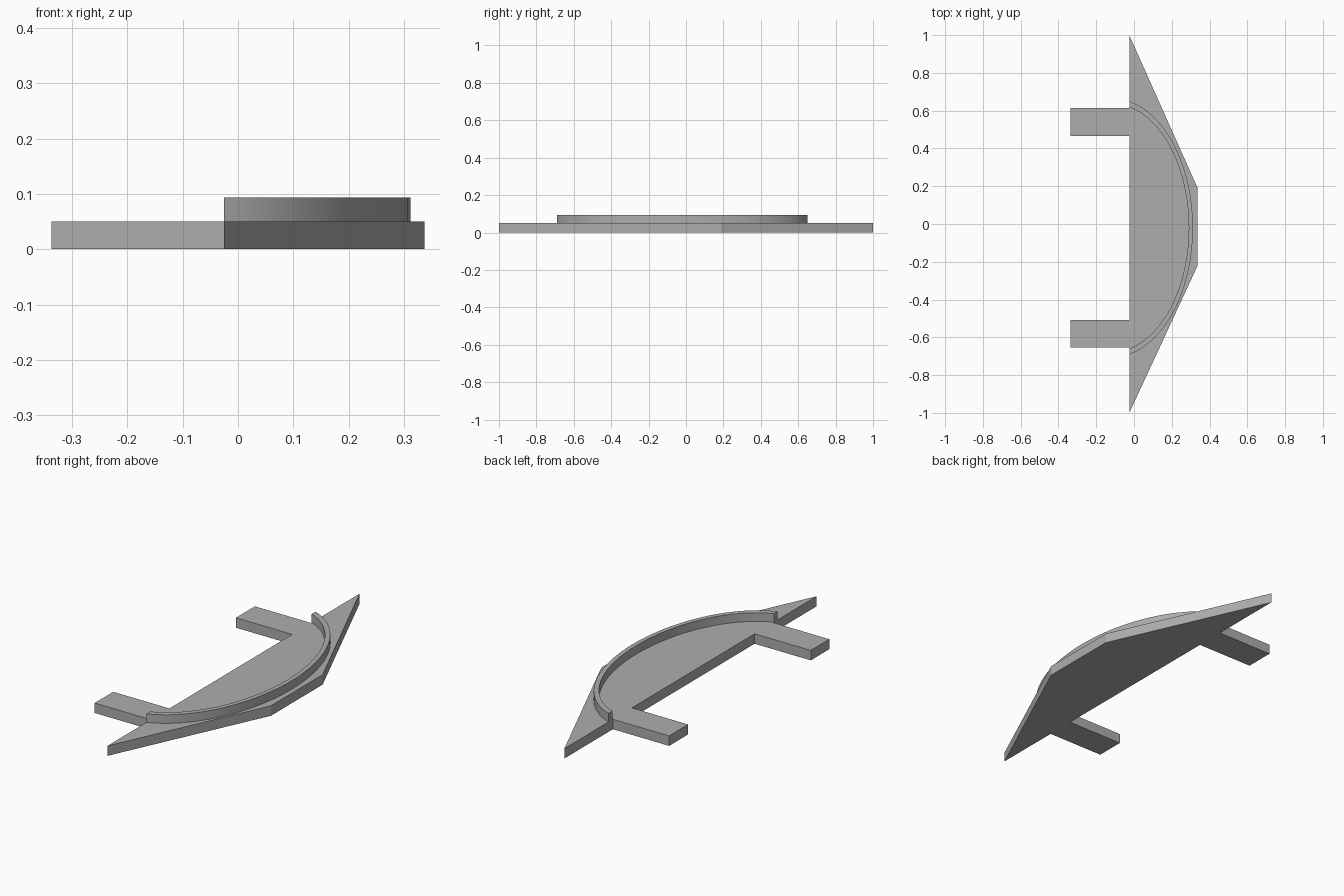
import bpy, bmesh, math

cube = bpy.data.objects.get("Cube")
if cube:
    bpy.data.objects.remove(cube, do_unlink=True)

grey = bpy.data.materials.new("matte grey")
grey.use_nodes = True
colour = (0.42, 0.42, 0.42, 1)
grey.diffuse_color = colour
grey.node_tree.nodes["Principled BSDF"].inputs["Base Color"].default_value = colour

BACK = -0.025      # straight rear edge of the plate
PLATE_TOP = 0.05
RAIL_TOP = 0.093


def extrude_outline(name, outline, bottom, top):
    """Closed flat outline pulled up into a solid."""
    bm = bmesh.new()
    face = bm.faces.new([bm.verts.new((x, y, bottom)) for x, y in outline])
    result = bmesh.ops.extrude_face_region(bm, geom=[face])
    raised = [v for v in result["geom"] if isinstance(v, bmesh.types.BMVert)]
    bmesh.ops.translate(bm, verts=raised, vec=(0, 0, top - bottom))
    bmesh.ops.recalc_face_normals(bm, faces=bm.faces)
    mesh = bpy.data.meshes.new(name)
    bm.to_mesh(mesh)
    bm.free()
    mesh.materials.append(grey)
    obj = bpy.data.objects.new(name, mesh)
    bpy.context.collection.objects.link(obj)
    return obj


def rail_arc(centre_x, reach, half_chord, middle_y, steps=48):
    """Elliptical arc whose two ends lie on the rear edge."""
    end = math.acos((BACK - centre_x) / reach)
    depth = half_chord / math.sin(end)
    angles = [end * (2 * i / steps - 1) for i in range(steps + 1)]
    return [(centre_x + reach * math.cos(a), middle_y + depth * math.sin(a))
            for a in angles]


# Base plate with its two rear tabs
def tab(low, high):
    return [(BACK, high), (-0.337, high), (-0.337, low), (BACK, low)]


plate = [(BACK, -1), (0.337, -0.22), (0.337, 0.19), (BACK, 1)]
extrude_outline("base_plate", plate + tab(0.465, 0.615) + tab(-0.655, -0.508),
                0, PLATE_TOP)

# Curved rail standing on the plate
outer = rail_arc(-0.12, 0.432, 0.67, -0.02)
inner = rail_arc(-0.12, 0.41, 0.64, -0.02)
rail = extrude_outline("curved_rail", outer + inner[::-1], PLATE_TOP, RAIL_TOP)

bpy.ops.object.select_all(action="DESELECT")
rail.select_set(True)
bpy.context.view_layer.objects.active = rail
bpy.ops.object.shade_smooth_by_angle(angle=math.radians(30))
